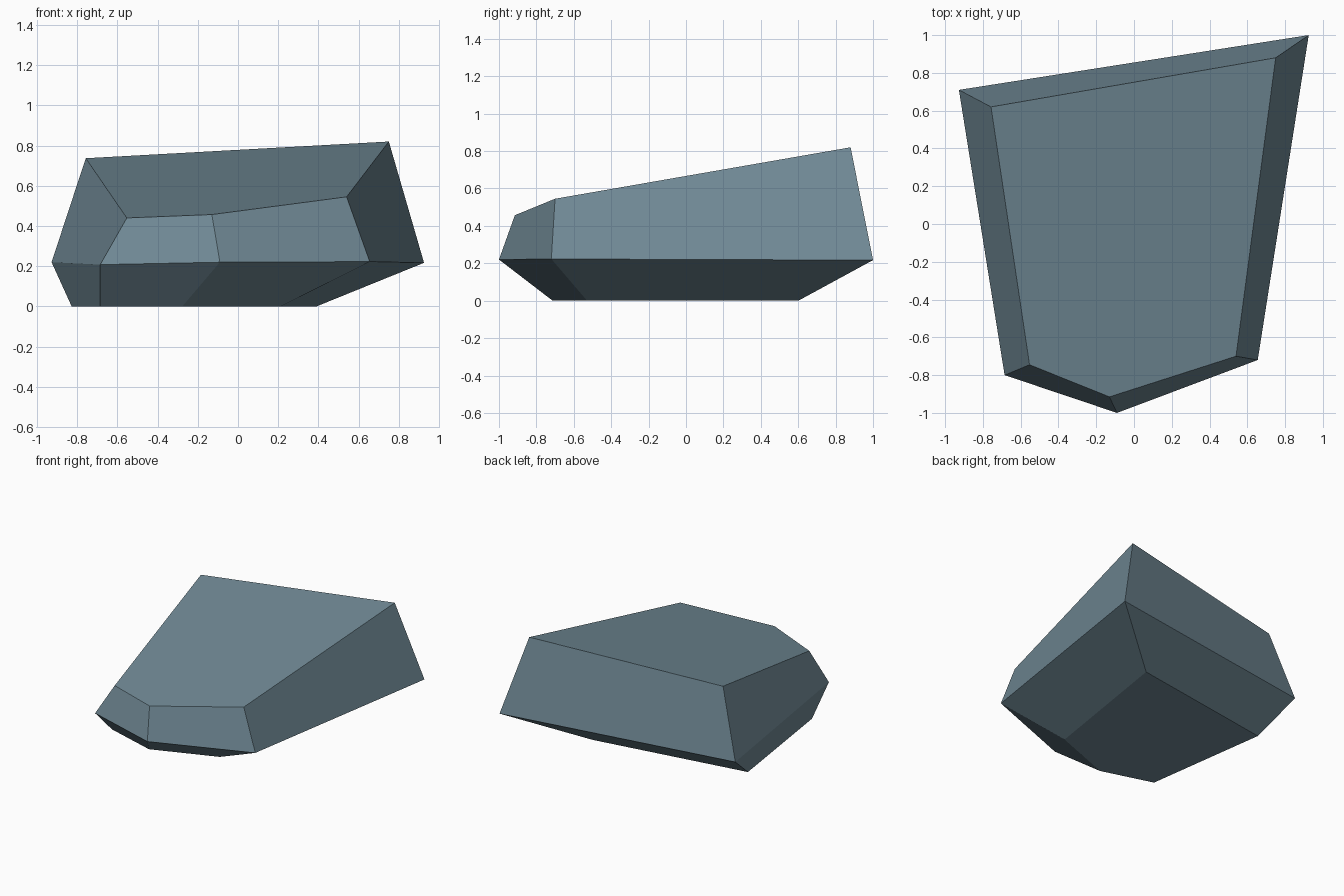
import bpy, bmesh

if "Cube" in bpy.data.objects:
    bpy.data.objects.remove(bpy.data.objects["Cube"])

# Widest outline of the rock, and the sloping top outline
waist = [(-0.927, 0.71, 0.22), (-0.685, -0.80, 0.208), (-0.09, -1.0, 0.22),
         (0.655, -0.72, 0.223), (0.925, 1.0, 0.217)]
crown = [(-0.757, 0.62, 0.737), (-0.553, -0.745, 0.44), (-0.13, -0.915, 0.457),
         (0.54, -0.70, 0.545), (0.75, 0.88, 0.82)]
# The foot is the widest outline shrunk and shifted on the ground
foot = [(0.657 * x - 0.218, 0.657 * y - 0.056, 0) for x, y, z in waist]
foot[1] = (-0.685, -0.59, 0)

bm = bmesh.new()
rings = [[bm.verts.new(p) for p in ring] for ring in (foot, waist, crown)]
for low, high in zip(rings, rings[1:]):
    for i in range(5):
        j = (i + 1) % 5
        bm.faces.new((low[i], low[j], high[j], high[i]))
bm.faces.new(rings[0])
bm.faces.new(rings[-1])
bmesh.ops.recalc_face_normals(bm, faces=bm.faces)

# Single flat-shaded boulder
mesh = bpy.data.meshes.new("boulder")
bm.to_mesh(mesh)
bm.free()
stone = bpy.data.materials.new("blue grey stone")
stone.diffuse_color = (0.162, 0.25, 0.30, 1)
stone.use_nodes = True
stone.node_tree.nodes["Principled BSDF"].inputs["Base Color"].default_value = stone.diffuse_color
mesh.materials.append(stone)
bpy.context.collection.objects.link(bpy.data.objects.new("boulder", mesh))
